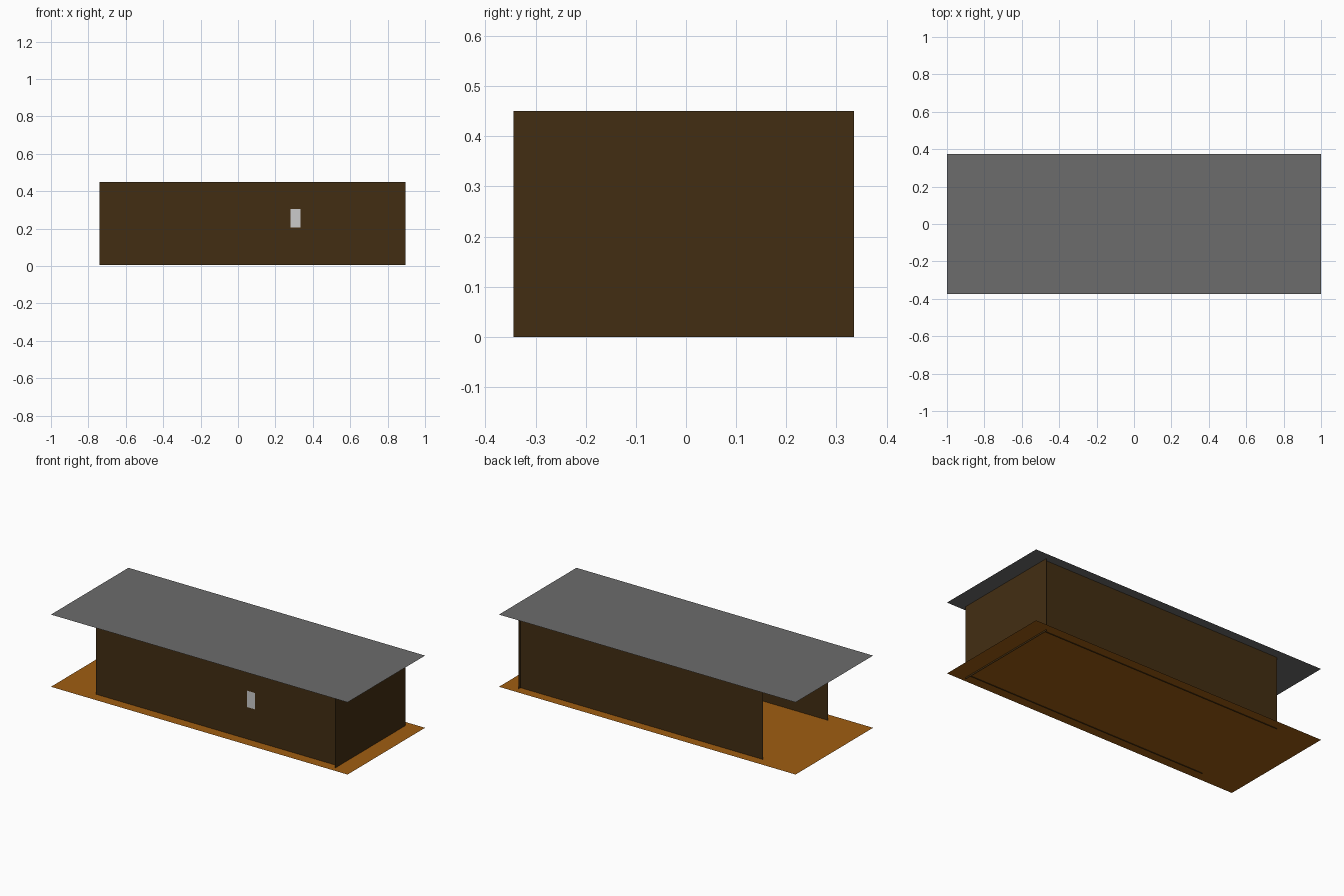
import bpy

if "Cube" in bpy.data.objects:
    bpy.data.objects.remove(bpy.data.objects["Cube"])


def material(name, rgb):
    m = bpy.data.materials.new(name)
    m.diffuse_color = (*rgb, 1)
    m.use_nodes = True
    m.node_tree.nodes["Principled BSDF"].inputs["Base Color"].default_value = m.diffuse_color
    return m


def sheet(name, origin, u, v, mat=None):
    """Flat rectangular panel from a corner and two edge vectors."""
    ox, oy, oz = origin
    a = (ox + u[0], oy + u[1], oz + u[2])
    c = (ox + v[0], oy + v[1], oz + v[2])
    b = (a[0] + v[0], a[1] + v[1], a[2] + v[2])
    mesh = bpy.data.meshes.new(name)
    mesh.from_pydata([origin, a, b, c], [], [(0, 1, 2, 3)])
    obj = bpy.data.objects.new(name, mesh)
    bpy.context.collection.objects.link(obj)
    if mat:
        mesh.materials.append(mat)
    return obj


dark_wood = material("dark_wood", (0.055, 0.027, 0.006))
floor_wood = material("floor_wood", (0.35, 0.11, 0.006))
roof_grey = material("roof_grey", (0.15, 0.15, 0.15))

TOP = 0.45
LEFT, RIGHT = -0.74, 0.895

# floor and roof
sheet("floor", (-1, -0.373, 0.01), (2, 0, 0), (0, 0.746, 0), floor_wood)
sheet("roof", (-1, -0.373, TOP), (2, 0, 0), (0, 0.746, 0), roof_grey)

# long walls, left end stays open
WALL_BASE = 0.005
sheet("front_wall", (LEFT, -0.31, WALL_BASE), (RIGHT - LEFT, 0, 0),
      (0, 0, TOP - WALL_BASE), dark_wood)
sheet("back_wall", (RIGHT, 0.315, WALL_BASE), (LEFT - RIGHT, 0, 0),
      (0, 0, TOP - WALL_BASE), dark_wood)

# closed right end
sheet("right_wall", (RIGHT, -0.344, 0), (0, 0.679, 0), (0, 0, TOP), dark_wood)

# small plate on the front wall
sheet("wall_plate", (0.28, -0.3115, 0.205), (0.054, 0, 0), (0, 0, 0.1))
